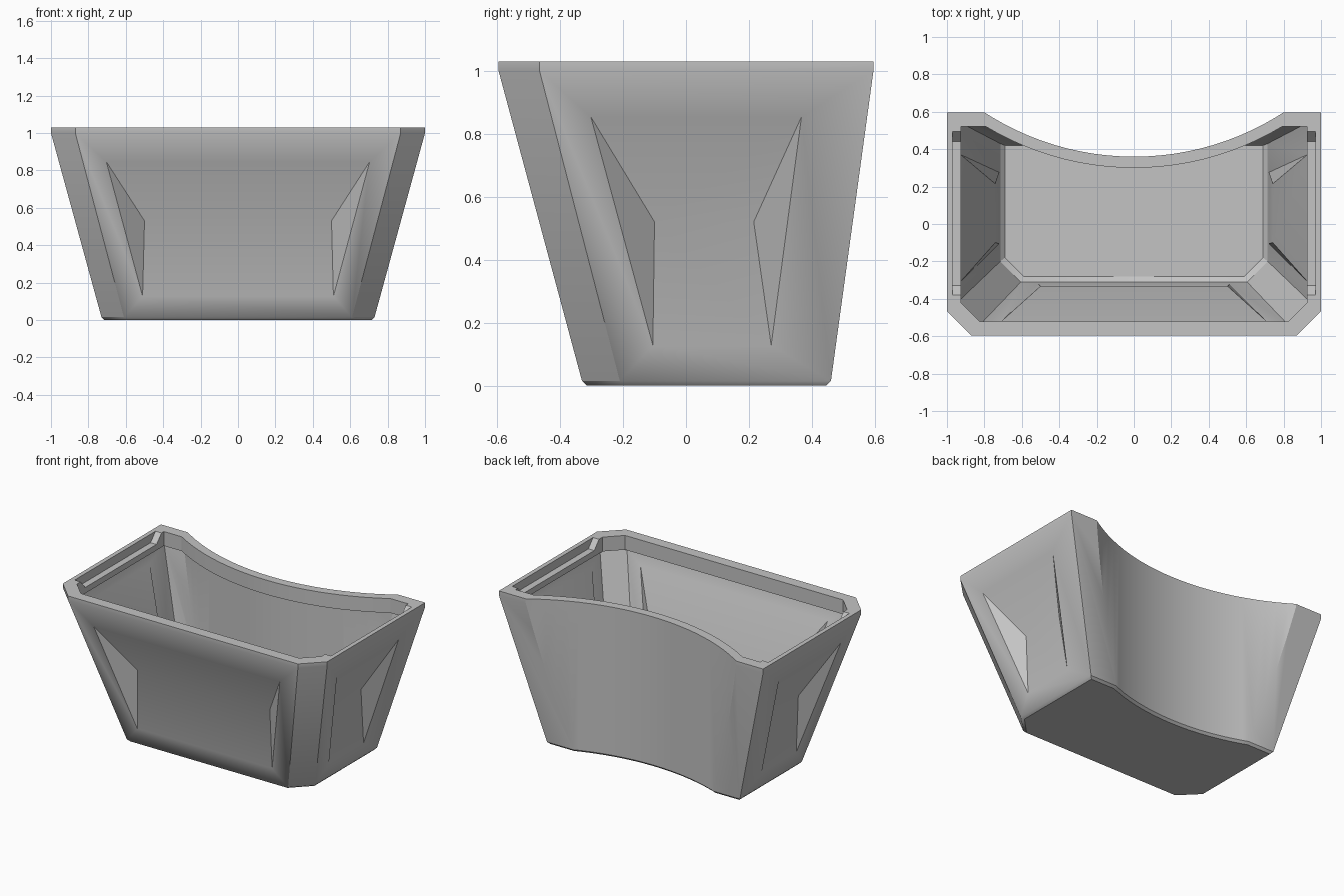
import bpy, bmesh, math
from mathutils import Vector

if "Cube" in bpy.data.objects:
    bpy.data.objects.remove(bpy.data.objects["Cube"], do_unlink=True)

ARC_Y = 1.83      # centre of the round hollow behind the tub
HEIGHT = 1.028

grey = bpy.data.materials.new("plain_grey")
grey.use_nodes = True
grey.diffuse_color = (0.55, 0.55, 0.55, 1)
bsdf = next(n for n in grey.node_tree.nodes if n.type == 'BSDF_PRINCIPLED')
bsdf.inputs["Base Color"].default_value = grey.diffuse_color


def finish(name, bm):
    bmesh.ops.recalc_face_normals(bm, faces=bm.faces[:])
    mesh = bpy.data.meshes.new(name)
    bm.to_mesh(mesh)
    bm.free()
    obj = bpy.data.objects.new(name, mesh)
    bpy.context.scene.collection.objects.link(obj)
    mesh.materials.append(grey)
    return obj


def loft(name, rings):
    """Closed solid through rings of equal point count."""
    bm = bmesh.new()
    loops = [[bm.verts.new(p) for p in ring] for ring in rings]
    n = len(loops[0])
    for a, b in zip(loops, loops[1:]):
        for i in range(n):
            j = (i + 1) % n
            bm.faces.new((a[i], a[j], b[j], b[i]))
    bm.faces.new(loops[0])
    bm.faces.new(loops[-1])
    return finish(name, bm)


def outline(z, half, front, back, cut):
    """Rectangle with the two front corners cut off."""
    right = [(half - cut, front, z), (half, front + cut, z), (half, back, z)]
    return right + [(-x, y, z) for x, y, z in reversed(right)]


def circle(z, radius, count=128):
    return [(radius * math.sin(2 * math.pi * i / count),
             ARC_Y - radius * math.cos(2 * math.pi * i / count), z)
            for i in range(count)]


def hull(name, points):
    bm = bmesh.new()
    for p in points:
        bm.verts.new(p)
    bmesh.ops.convex_hull(bm, input=bm.verts[:])
    bmesh.ops.dissolve_limit(bm, angle_limit=0.01, verts=bm.verts[:], edges=bm.edges[:])
    return finish(name, bm)


def subtract(target, cutter):
    cutter.hide_render = True
    mod = target.modifiers.new("cut", 'BOOLEAN')
    mod.operation = 'DIFFERENCE'
    mod.solver = 'EXACT'
    mod.object = cutter
    bpy.context.view_layer.objects.active = target
    bpy.ops.object.modifier_apply(modifier=mod.name)
    bpy.data.objects.remove(cutter, do_unlink=True)


def recess(name, ends, shift):
    """Wedge whose inner ridge is B; A and C lie on the wall and are pushed past it."""
    points = []
    for a, b, c in ends:
        a, b, c = Vector(a), Vector(b), Vector(c)
        points += [b + shift, b + (a - b) * 1.3 + shift, b + (c - b) * 1.3 + shift]
    return hull(name, points)


def cut_recesses(target, inset):
    right = ((0.70, -0.55, 0.84), (0.50, -0.37, 0.53), (0.51, -0.36, 0.13))
    left = [(-x, y, z) for x, y, z in right]
    subtract(target, recess("front_recess", (right, left), Vector((0, inset, 0))))
    for s in (-1, 1):
        ends = [((s * 0.958, ya, 0.85), (s * 0.78, yb, 0.52), (s * 0.761, yc, 0.13))
                for ya, yb, yc in ((-0.30, -0.10, -0.105), (0.365, 0.215, 0.27))]
        subtract(target, recess("side_recess", ends, Vector((-s * inset, 0, 0))))


# Outer body: flared tub, round hollow at the back, sunken panels
tub = loft("tub", [
    outline(0, 0.715, -0.315, 0.445, 0.12),
    outline(0.015, 0.73, -0.33, 0.46, 0.12),
    outline(1.0, 1.0, -0.595, 0.595, 0.13),
    outline(HEIGHT, 1.0, -0.595, 0.595, 0.13)])
subtract(tub, loft("back_hollow", [circle(-0.015, 1.50), circle(0.015, 1.47), circle(1.3, 1.47)]))
cut_recesses(tub, 0)

# Inner space, following the walls and the backs of the panels
cavity = loft("cavity", [
    outline(0.04, 0.69, -0.28, 0.42, 0.10),
    outline(0.065, 0.715, -0.31, 0.43, 0.11),
    outline(0.93, 0.945, -0.54, 0.55, 0.12)])
subtract(cavity, loft("inner_back", [circle(-0.1, 1.505), circle(1.3, 1.505)]))
cut_recesses(cavity, 0.038)
subtract(tub, cavity)

# Narrower opening that leaves a lip round the rim
opening = loft("opening", [outline(z, 0.925, -0.52, 0.52, 0.10) for z in (0.915, 1.2)])
subtract(opening, loft("lip_back", [circle(-0.2, 1.53), circle(1.4, 1.53)]))
subtract(tub, opening)

# Slots with sloped ends in both side rims
for s in (-1, 1):
    subtract(tub, hull("rim_slot", [(s * x, y, z) for x in (0.87, 0.97)
                                    for y, z in ((-0.33, 0.97), (0.44, 0.97),
                                                 (-0.40, 1.05), (0.515, 1.05))]))

bpy.ops.object.select_all(action='DESELECT')
tub.select_set(True)
bpy.context.view_layer.objects.active = tub
bpy.ops.object.shade_smooth_by_angle(angle=math.radians(30))
